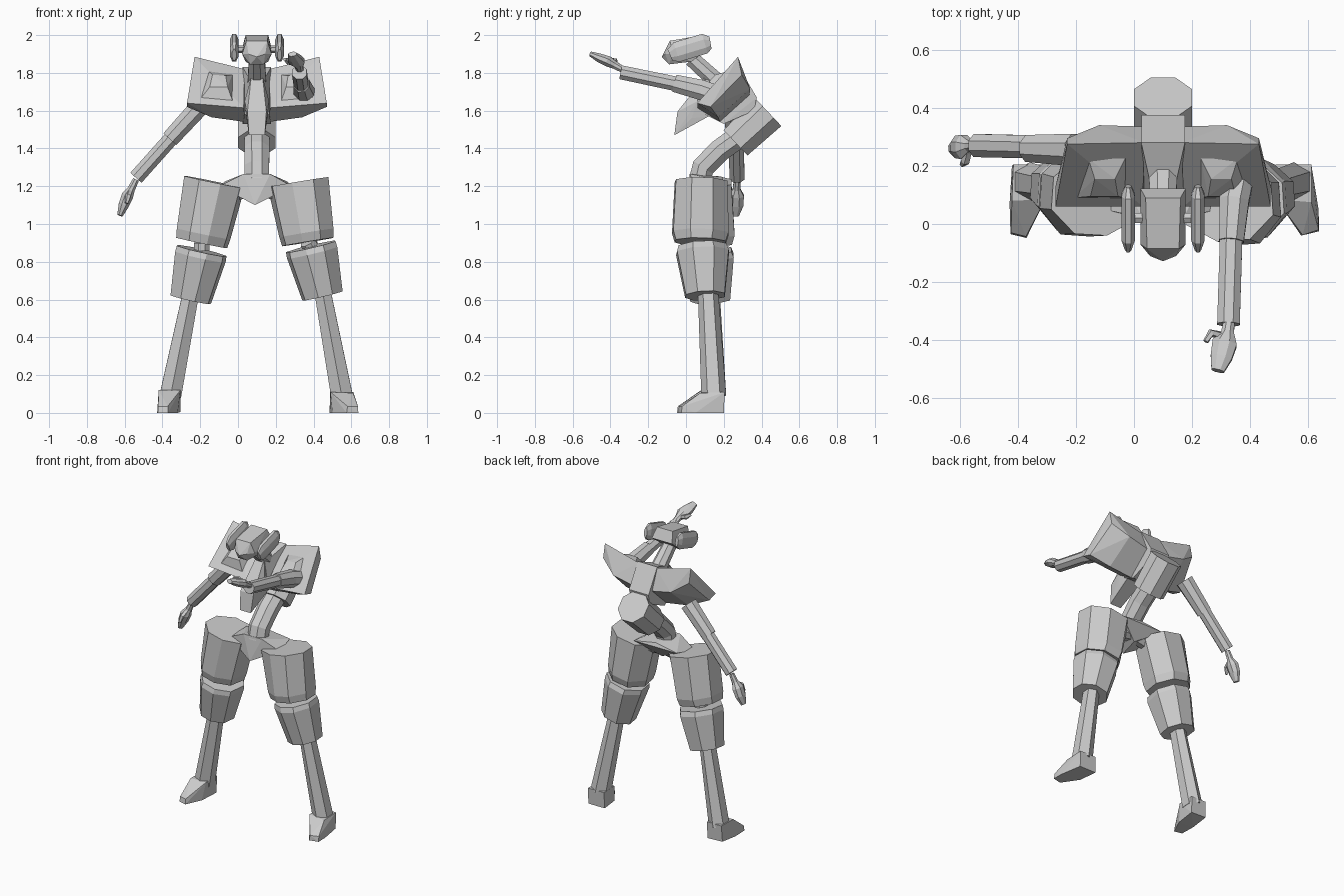
import bpy, bmesh, math
from mathutils import Vector

CX = 0.1  # mirror plane of the upper body


def finish(name, bm):
    bmesh.ops.recalc_face_normals(bm, faces=bm.faces)
    me = bpy.data.meshes.new(name)
    bm.to_mesh(me)
    bm.free()
    ob = bpy.data.objects.new(name, me)
    bpy.context.collection.objects.link(ob)
    return ob


def hull(name, pts):
    """Faceted block from its corner points."""
    bm = bmesh.new()
    for p in pts:
        bm.verts.new(p)
    r = bmesh.ops.convex_hull(bm, input=bm.verts)
    loose = [v for v in bm.verts if not v.link_faces]
    bmesh.ops.delete(bm, geom=loose, context='VERTS')
    bmesh.ops.dissolve_limit(bm, angle_limit=0.02, verts=bm.verts, edges=bm.edges)
    return finish(name, bm)


def flip(pts):
    return [(2 * CX - x, y, z) for x, y, z in pts]


def pair(name, pts):
    hull(name + "_right", pts)
    hull(name + "_left", flip(pts))


def sym(profile):
    """Symmetric corner list from (half width, y, z)."""
    return [(CX + s * w, y, z) for w, y, z in profile for s in (-1, 1)]


def ngon(n):
    return [(math.cos((i + .5) * math.tau / n), math.sin((i + .5) * math.tau / n)) for i in range(n)]


def loft(name, rings, n=6, u=(1, 0, 0), section=None):
    """Tapered tube through (centre, half width, half depth) rings."""
    section = section or ngon(n)
    cs = [Vector(r[0]) for r in rings]
    bm = bmesh.new()
    loops = []
    for i, (c, a, b) in enumerate(rings):
        d = (cs[min(i + 1, len(cs) - 1)] - cs[max(i - 1, 0)]).normalized()
        ux = Vector(u)
        ux = (ux - d * ux.dot(d)).normalized()
        vx = d.cross(ux)
        loops.append([bm.verts.new(cs[i] + ux * a * p + vx * b * q) for p, q in section])
    for l0, l1 in zip(loops, loops[1:]):
        for k in range(len(l0)):
            j = (k + 1) % len(l0)
            bm.faces.new((l0[k], l0[j], l1[j], l1[k]))
    bm.faces.new(loops[0])
    bm.faces.new(loops[-1])
    return finish(name, bm)


# Head with faceted face and flat crown
hull("head", sym([(.055, -.085, 1.97), (.06, .09, 2.0), (.078, .122, 1.93), (.078, -.07, 1.9),
                  (.06, .03, 1.86), (.045, -.11, 1.9), (.035, -.09, 1.845), (0, -.128, 1.885)]))
loft("neck", [((CX, .19, 1.73), .055, .05), ((CX, .03, 1.875), .045, .045)], 8)
loft("ear_axle", [((-.03, .02, 1.925), .02, .02), ((.23, .02, 1.925), .02, .02)], 6, (0, 1, 0))
for side in ("right", "left"):
    s = -1 if side == "right" else 1
    pod = [(.012, -.085, 1.895), (.025, -.05, 1.91), (.025, .1, 1.955), (.012, .13, 1.96)]
    loft("ear_pod_" + side, [((CX + s * .12, y, z), w, h) for (w, y, z), h in
                             zip(pod, (.035, .058, .058, .035))], 8)

# Torso core, keel and collar
hull("torso_core", sym([(.075, .28, 1.83), (.075, .375, 1.67), (.07, .36, 1.6), (.075, .2, 1.53),
                        (.065, .1, 1.58), (.035, .1, 1.76)]))
hull("chest_keel", sym([(.03, .1, 1.78), (.065, .06, 1.65), (.05, -.045, 1.595), (.042, -.062, 1.47),
                        (.055, .03, 1.56), (.055, .12, 1.57)]))
loft("abdomen", [((CX, .262, 1.43), .108, .1), ((CX, .435, 1.593), .108, .11)], 8)
loft("waist", [((CX, .075, 1.23), .07, .065), ((CX, .09, 1.3), .07, .065),
               ((CX, .18, 1.39), .072, .065), ((CX, .29, 1.47), .072, .065)], 8)

# Shoulder blocks with raised panels
pair("shoulder_block", [(-.23, .275, 1.885), (-.27, .06, 1.64), (.035, .28, 1.82), (.03, .06, 1.615),
                        (-.27, .13, 1.62), (-.14, .17, 1.565), (.04, .18, 1.54),
                        (-.23, .295, 1.79), (-.12, .34, 1.715), (.04, .335, 1.68)])
pair("shoulder_panel", [(-.205, .09, 1.655), (-.03, .09, 1.655), (-.157, .225, 1.81), (-.03, .225, 1.79),
                        (-.15, .095, 1.725), (-.055, .095, 1.725), (-.135, .155, 1.79), (-.065, .155, 1.785)])

# Left arm reaching forward
loft("upper_arm_left", [((.37, .2, 1.67), .055, .055), ((.345, .08, 1.71), .055, .058),
                        ((.335, -.06, 1.745), .046, .05)], 8)
loft("forearm_left", [((.335, -.02, 1.735), .042, .042), ((.325, -.345, 1.803), .042, .04)], 8)
loft("hand_left", [((.328, -.33, 1.815), .02, .018), ((.322, -.375, 1.84), .024, .022),
                   ((.312, -.41, 1.86), .046, .03), ((.3, -.46, 1.88), .04, .025),
                   ((.288, -.505, 1.9), .024, .014)], 8)
loft("thumb_left", [((.305, -.385, 1.85), .014, .015), ((.265, -.375, 1.862), .018, .015),
                    ((.247, -.405, 1.872), .01, .01)], 5, (0, 0, 1))

# Right arm hanging outward
Y = (0, 1, 0)
loft("upper_arm_right", [((-.2, .255, 1.625), .06, .055), ((-.36, .26, 1.45), .05, .05)], 8, Y)
loft("forearm_right", [((-.33, .265, 1.48), .043, .043), ((-.54, .27, 1.245), .043, .043)], 8, Y)
loft("hand_right", [((-.54, .27, 1.235), .018, .018), ((-.565, .268, 1.185), .022, .022),
                    ((-.585, .265, 1.15), .045, .034), ((-.605, .265, 1.1), .042, .03),
                    ((-.625, .26, 1.045), .022, .016)], 8, Y)
loft("thumb_right", [((-.57, .25, 1.17), .014, .014), ((-.58, .215, 1.15), .016, .014),
                     ((-.59, .205, 1.11), .01, .01)], 5)

# Pelvis wedge
hull("pelvis", [(-.1, .05, 1.2), (.285, .05, 1.2), (CX - .07, .02, 1.265), (CX + .07, .02, 1.265),
                (.09, .0, 1.1), (-.07, .2, 1.225), (.26, .2, 1.225), (CX, .19, 1.25), (CX, .12, 1.13)])
loft("hip_axle", [((-.13, .1, 1.15), .045, .045), ((CX, .1, 1.19), .05, .05),
                  ((.33, .1, 1.15), .045, .045)], 8, Y)

# Legs: (thigh, calf, shin) centres per side, with s the outward direction
plate = [(1, -.35), (.95, .45), (.35, 1), (-.5, 1), (-1, .3), (-.85, -.6), (-.2, -1), (.5, -.95)]
plate_l = [(p, -q) for p, q in plate]
plate_r = [(-p, -q) for p, q in plate]
legs = {
    "left": [((.318, .08, 1.222), (.37, .075, .905)), ((.385, .085, .88), (.447, .1, .62)),
             ((.448, .117, .64), (.55, .147, .09)), plate_l],
    "right": [((-.125, .1, 1.222), (-.192, .108, .9)), ((-.192, .11, .858), (-.25, .128, .6)),
              ((-.25, .125, .63), (-.358, .147, .09)), plate_r],
}
for side, (thigh, calf, shin, sec) in legs.items():
    mid = Vector(thigh[0]).lerp(Vector(thigh[1]), .85)
    loft("thigh_plate_" + side, [(thigh[0], .163, .14), (mid, .145, .15), (thigh[1], .138, .135)],
         section=sec)
    k = Vector(calf[0])
    loft("knee_" + side, [(thigh[1], .045, .045), (k, .045, .045)], 8)
    mid = k.lerp(Vector(calf[1]), .12)
    loft("calf_plate_" + side, [(calf[0], .135, .13), (mid, .137, .14), (calf[1], .11, .105)],
         section=sec)
    loft("shin_" + side, [(shin[0], .05, .054), (shin[1], .066, .066)], 6)

# Feet: heel block sloping down to the toe
hull("foot_left", [(.485, .2, 0), (.61, .2, 0), (.487, .205, .11), (.61, .205, .11), (.49, .085, .11),
                   (.61, .075, .105), (.575, -.04, 0), (.637, -.025, 0), (.58, -.038, .035),
                   (.635, -.02, .035), (.5, .07, 0), (.635, .05, 0)])
hull("foot_right", [(-.42, .2, .01), (-.305, .2, .005), (-.415, .205, .12), (-.305, .205, .12),
                    (-.42, .08, .12), (-.305, .085, .12), (-.425, -.035, 0), (-.37, -.048, 0),
                    (-.423, -.03, .035), (-.372, -.043, .035), (-.428, .07, 0), (-.32, .06, 0)])
